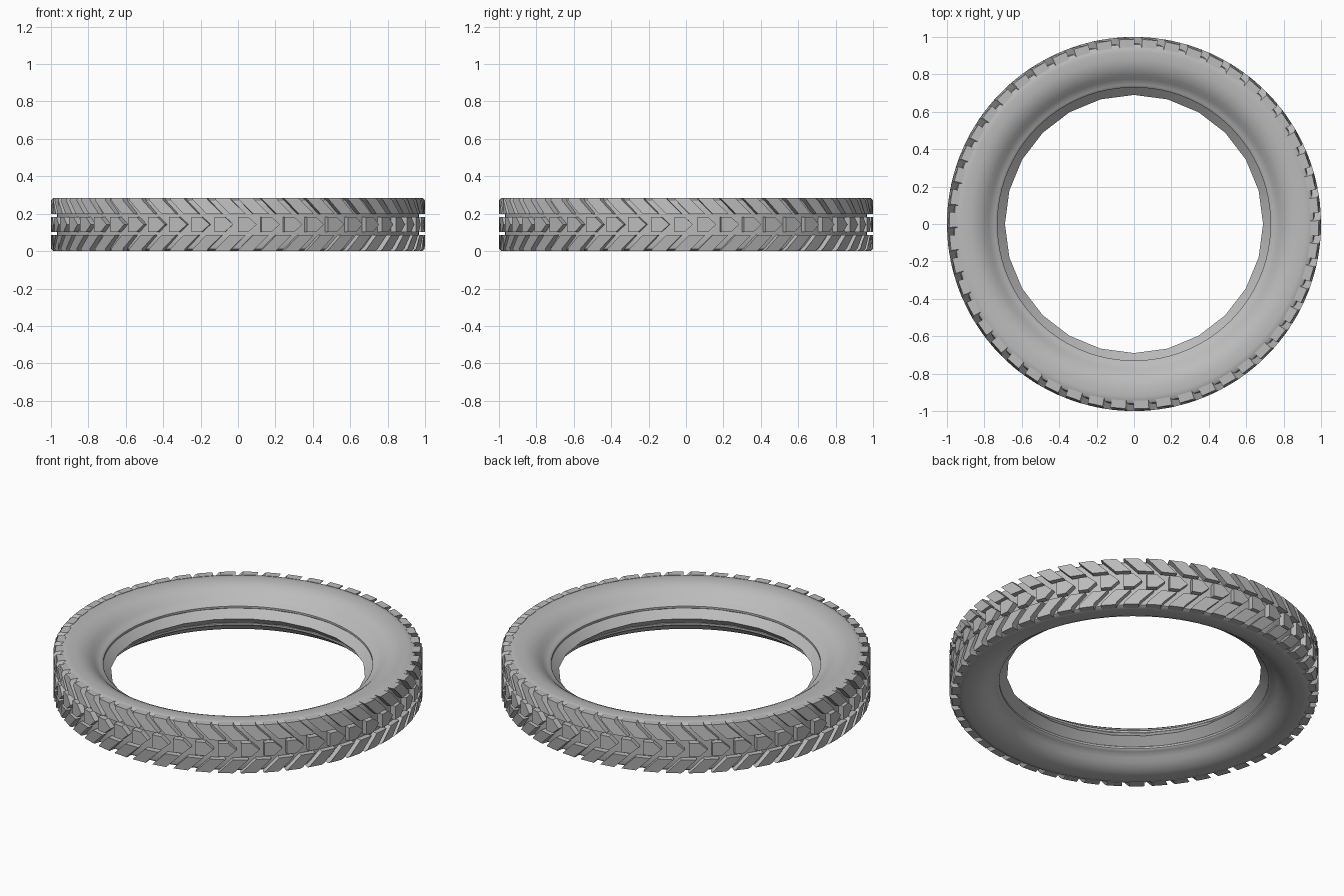
import bpy, bmesh, math

cube = bpy.data.objects.get("Cube")
if cube:
    bpy.data.objects.remove(cube, do_unlink=True)

MID = 0.1425      # half of the tyre width
LUGS = 50         # tread repeats around the tyre

rubber = bpy.data.materials.new("grey_rubber")
rubber.use_nodes = True
rubber.diffuse_color = (0.5, 0.5, 0.5, 1)
rubber.node_tree.nodes["Principled BSDF"].inputs["Base Color"].default_value = (0.5, 0.5, 0.5, 1)


def finish(name, bm, smooth):
    """Turn a bmesh into a named object in rubber."""
    bmesh.ops.recalc_face_normals(bm, faces=bm.faces)
    mesh = bpy.data.meshes.new(name)
    bm.to_mesh(mesh)
    bm.free()
    mesh.materials.append(rubber)
    obj = bpy.data.objects.new(name, mesh)
    bpy.context.collection.objects.link(obj)
    if smooth:
        bpy.ops.object.select_all(action='DESELECT')
        obj.select_set(True)
        bpy.context.view_layer.objects.active = obj
        bpy.ops.object.shade_smooth_by_angle(angle=math.radians(35))
    return obj


def polar(r, angle, z):
    return (r * math.cos(angle), r * math.sin(angle), MID + z)


def lathe(name, profile, sides, smooth=True):
    """Spin a closed (radius, height) profile around the axle."""
    bm = bmesh.new()
    rings = [[bm.verts.new(polar(r, math.tau * i / sides, z)) for r, z in profile]
             for i in range(sides)]
    n = len(profile)
    for i in range(sides):
        a, b = rings[i], rings[(i + 1) % sides]
        for j in range(n):
            k = (j + 1) % n
            bm.faces.new((a[j], b[j], b[k], a[k]))
    return finish(name, bm, smooth)


def tread_row(name, outline):
    """Repeat a raised block, given as (along, height, top radius), around the tyre."""
    bm = bmesh.new()
    for i in range(LUGS):
        start = math.tau * i / LUGS - math.pi / 2
        top = [bm.verts.new(polar(r, start + s, z)) for s, z, r in outline]
        base = [bm.verts.new(polar(0.945, start + s, z)) for s, z, r in outline]
        bm.faces.new(top)
        bm.faces.new(base[::-1])
        n = len(outline)
        for j in range(n):
            k = (j + 1) % n
            bm.faces.new((top[j], base[j], base[k], top[k]))
    return finish(name, bm, False)


def mirrored(half):
    return half + [(r, -z) for r, z in reversed(half)]


# Carcass: tread bed, shoulder, sidewall and bead lip
half_profile = [(0.968, 0.06), (0.966, 0.115), (0.961, 0.132), (0.95, 0.14),
                (0.92, 0.1425), (0.88, 0.141), (0.85, 0.135), (0.82, 0.122),
                (0.795, 0.105), (0.775, 0.086), (0.76, 0.074), (0.745, 0.066),
                (0.735, 0.062), (0.73, 0.056), (0.73, 0.045), (0.75, 0.02)]
lathe("tyre_carcass", mirrored(half_profile), 96)

# Inner band: coarse ring closing the gap between the beads
lathe("inner_band", [(0.745, 0.052), (0.69, 0), (0.745, -0.052)], 24)

# Centre blocks: arrow-shaped, pointing along the rolling direction
tread_row("centre_blocks", [(0, -0.04, 1), (0.055, -0.04, 1), (0.1, 0, 1),
                            (0.055, 0.04, 1), (0, 0.04, 1)])

# Side lugs: slanted arms that complete each chevron
for name, side in (("upper_lugs", 1), ("lower_lugs", -1)):
    tread_row(name, [(0.04, side * 0.057, 1), (-0.035, side * 0.13, 1),
                     (-0.045, side * MID, 0.988), (-0.128, side * MID, 0.988),
                     (-0.118, side * 0.13, 1), (-0.045, side * 0.057, 1)])
